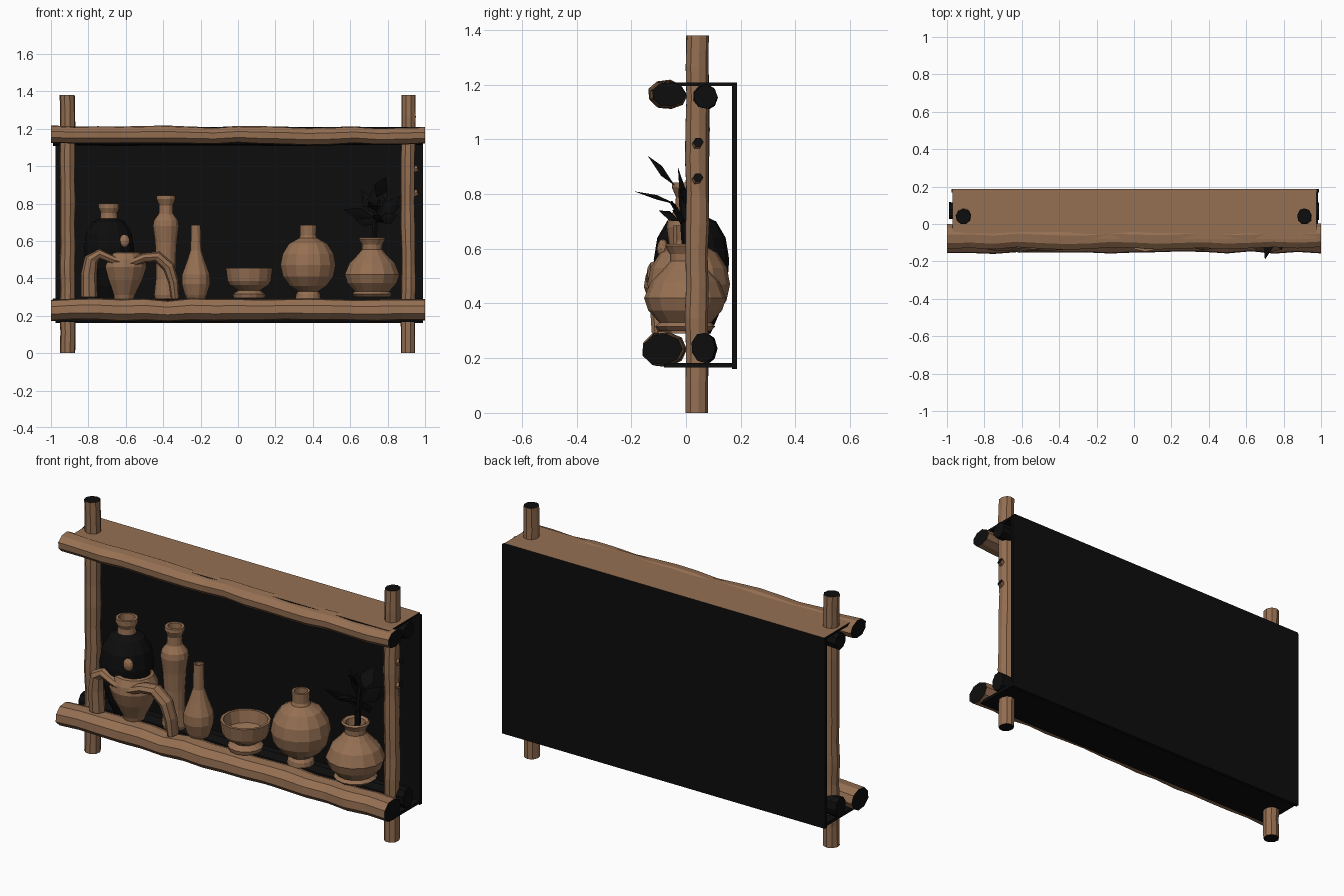
import bpy, bmesh, math, random
from mathutils import Vector, Matrix

random.seed(4)


def material(name, rgb):
    m = bpy.data.materials.new(name)
    m.diffuse_color = (*rgb, 1)
    return m


BROWN = material("warm brown", (0.30, 0.16, 0.085))
BLACK = material("near black", (0.004, 0.004, 0.004))


def finish(name, bm, mats=(BROWN, BLACK), rule=None):
    bmesh.ops.remove_doubles(bm, verts=bm.verts, dist=0.0005)
    bmesh.ops.recalc_face_normals(bm, faces=bm.faces)
    bm.normal_update()
    if rule:
        for f in bm.faces:
            f.material_index = rule(f)
    me = bpy.data.meshes.new(name)
    bm.to_mesh(me)
    bm.free()
    for m in mats:
        me.materials.append(m)
    ob = bpy.data.objects.new(name, me)
    bpy.context.collection.objects.link(ob)
    return ob


def skin(bm, rings, cap=True):
    n = len(rings[0])
    vs = [[bm.verts.new(p) for p in r] for r in rings]
    for a, b in zip(vs, vs[1:]):
        for i in range(n):
            j = (i + 1) % n
            bm.faces.new((a[i], a[j], b[j], b[i]))
    if cap:
        bm.faces.new(vs[0])
        bm.faces.new(vs[-1])


# rough log along an axis, with dark sawn ends
def log(name, start, end, ru, rv, sides=9, steps=12, wobble=0.004, dark=False):
    a, b = Vector(start), Vector(end)
    d = (b - a).normalized()
    u = Vector((0, 1, 0))
    v = d.cross(u)
    shape = [random.uniform(0.95, 1.03) for _ in range(sides)]
    rings = []
    for k in range(steps + 1):
        c = a.lerp(b, k / steps)
        c += u * random.uniform(-wobble, wobble) + v * random.uniform(-wobble, wobble)
        s = random.uniform(0.95, 1.03)
        rings.append([c + u * (ru * s * shape[i] * math.cos(math.tau * i / sides))
                      + v * (rv * s * shape[i] * math.sin(math.tau * i / sides))
                      for i in range(sides)])
    bm = bmesh.new()
    skin(bm, rings)
    return finish(name, bm, rule=lambda f: 1 if dark or abs(f.normal.dot(d)) > 0.8 else 0)


# turned pottery from an outline of (radius, height)
def pot(name, x, y, outline, sides=14, rule=None):
    bm = bmesh.new()
    skin(bm, [[(x + r * math.cos(math.tau * (i + .5) / sides),
                y + r * math.sin(math.tau * (i + .5) / sides), z)
               for i in range(sides)] for r, z in outline])
    return finish(name, bm, rule=rule)


def panel(name, x0, x1, y0, y1, z0, z1, rule):
    bm = bmesh.new()
    bmesh.ops.create_cube(bm, size=1)
    for v in bm.verts:
        v.co = ((x0 + x1) / 2 + v.co.x * (x1 - x0), (y0 + y1) / 2 + v.co.y * (y1 - y0),
                (z0 + z1) / 2 + v.co.z * (z1 - z0))
    return finish(name, bm, rule=rule)


# posts
log("left_post", (-0.912, 0.04, 0), (-0.912, 0.04, 1.38), 0.045, 0.043, wobble=0.003)
log("right_post", (0.91, 0.04, 0), (0.91, 0.04, 1.38), 0.045, 0.041, wobble=0.003)

# knots on the right post
for i, z in enumerate((0.84, 0.97)):
    log(f"post_knot_{i}", (0.905, 0.03, z), (0.96, 0.045, z + 0.02), 0.02, 0.02, 6, 1, 0)

# rails
log("lower_front_rail", (-1, -0.08, 0.232), (1, -0.08, 0.228), 0.078, 0.062, steps=16, wobble=0.006)
log("upper_front_rail", (-1, -0.067, 1.165), (1, -0.067, 1.162), 0.066, 0.048, steps=16, wobble=0.006)
log("lower_back_rail", (-0.99, 0.067, 0.235), (0.99, 0.067, 0.235), 0.045, 0.055, dark=True)
log("upper_back_rail", (-0.99, 0.067, 1.155), (0.99, 0.067, 1.155), 0.045, 0.045, dark=True)

# backing and covers
panel("back_panel", -0.975, 0.988, 0.168, 0.186, 0.16, 1.2, lambda f: 1)
panel("top_cover", -0.97, 0.975, -0.08, 0.186, 1.195, 1.208, lambda f: 0 if f.normal.z > 0.5 else 1)
panel("bottom_cover", -0.97, 0.985, -0.08, 0.186, 0.166, 0.182, lambda f: 1)

# pottery
pot("large_dark_vase", -0.69, 0.02,
    [(0.07, 0.29), (0.10, 0.36), (0.13, 0.46), (0.138, 0.56), (0.125, 0.64), (0.09, 0.70),
     (0.048, 0.72), (0.045, 0.75), (0.056, 0.775), (0.056, 0.80), (0.042, 0.80), (0.036, 0.72)],
    rule=lambda f: 0 if f.calc_center_median().z > 0.711 else 1)
pot("wide_jar", -0.61, -0.03,
    [(0.055, 0.29), (0.06, 0.31), (0.10, 0.39), (0.124, 0.46), (0.118, 0.50), (0.10, 0.535),
     (0.085, 0.54), (0.08, 0.48)])
pot("tall_vase", -0.385, 0.0,
    [(0.06, 0.29), (0.065, 0.31), (0.055, 0.40), (0.054, 0.5), (0.06, 0.6), (0.071, 0.68),
     (0.066, 0.71), (0.04, 0.745), (0.037, 0.79), (0.052, 0.825), (0.05, 0.842), (0.035, 0.842),
     (0.03, 0.76)])
pot("slim_bottle", -0.225, -0.02,
    [(0.05, 0.29), (0.06, 0.31), (0.078, 0.37), (0.076, 0.42), (0.05, 0.49), (0.03, 0.55),
     (0.026, 0.685), (0.018, 0.685), (0.018, 0.63)], sides=12)
pot("footed_bowl", 0.06, -0.02,
    [(0.085, 0.295), (0.09, 0.315), (0.06, 0.335), (0.105, 0.365), (0.118, 0.385), (0.128, 0.455),
     (0.113, 0.455), (0.10, 0.39), (0.05, 0.375)])
pot("round_vase", 0.375, 0.01,
    [(0.07, 0.29), (0.066, 0.315), (0.055, 0.33), (0.10, 0.36), (0.138, 0.41), (0.151, 0.47),
     (0.14, 0.53), (0.105, 0.585), (0.05, 0.615), (0.044, 0.63), (0.046, 0.685), (0.034, 0.685),
     (0.034, 0.62)])
pot("flower_vase", 0.717, -0.003,
    [(0.095, 0.30), (0.11, 0.315), (0.095, 0.33), (0.135, 0.375), (0.15, 0.42), (0.125, 0.48),
     (0.08, 0.525), (0.055, 0.555), (0.056, 0.58), (0.073, 0.61), (0.065, 0.618), (0.05, 0.61),
     (0.04, 0.56)])

# pale spot on the dark vase
bm = bmesh.new()
bmesh.ops.create_icosphere(bm, subdivisions=2, radius=0.036,
                           matrix=Matrix.Translation((-0.607, -0.085, 0.60)) @ Matrix.Diagonal((0.8, 0.6, 1, 1)))
finish("vase_spot", bm)

# draped band in front of the jar: (x, z, half thickness)
path = [(-0.795, 0.30, 0.043), (-0.797, 0.42, 0.043), (-0.785, 0.50, 0.038), (-0.74, 0.53, 0.028),
        (-0.67, 0.50, 0.024), (-0.59, 0.475, 0.025), (-0.50, 0.51, 0.026), (-0.43, 0.515, 0.03),
        (-0.37, 0.46, 0.033), (-0.345, 0.38, 0.028), (-0.335, 0.29, 0.022)]
rings = []
for k, (x, z, t) in enumerate(path):
    p, q = path[max(k - 1, 0)], path[min(k + 1, len(path) - 1)]
    d = Vector((q[0] - p[0], 0, q[1] - p[1])).normalized()
    side = Vector((-d.z, 0, d.x))
    y = -0.085 - 0.02 * math.sin(math.pi * k / (len(path) - 1))
    rings.append([Vector((x, y, z)) + side * (t * math.cos(math.tau * i / 8))
                  + Vector((0, 0.04 * math.sin(math.tau * i / 8), 0)) for i in range(8)])
bm = bmesh.new()
skin(bm, rings)
finish("draped_band", bm)

# plant: folded leaves as (base, tip, half width)
leaves = [((0.73, -0.02, 0.72), (0.565, -0.06, 0.77), 0.035), ((0.74, -0.03, 0.76), (0.70, -0.19, 0.81), 0.03),
          ((0.74, -0.04, 0.83), (0.79, -0.14, 0.94), 0.04), ((0.75, 0, 0.72), (0.87, 0.01, 0.84), 0.04),
          ((0.74, 0, 0.74), (0.66, 0.03, 0.87), 0.04), ((0.74, 0, 0.78), (0.78, 0.07, 0.91), 0.045),
          ((0.75, 0, 0.70), (0.85, -0.05, 0.74), 0.035), ((0.73, 0.02, 0.69), (0.62, 0.05, 0.72), 0.03),
          ((0.74, -0.02, 0.70), (0.76, -0.10, 0.74), 0.035), ((0.74, 0, 0.74), (0.74, -0.03, 0.90), 0.05),
          ((0.76, 0.02, 0.75), (0.87, 0.04, 0.79), 0.03)]
bm = bmesh.new()
for a, b, w in leaves:
    a, b = Vector(a), Vector(b)
    d = (b - a).normalized()
    s = d.cross(Vector((0.2, 1, 0.3))).normalized()
    n = s.cross(d)
    mid = a.lerp(b, 0.5)
    pts = [a, mid + s * w, b, mid - s * w, mid + n * 0.012, mid - n * 0.004]
    v = [bm.verts.new(p) for p in pts]
    for i in range(4):
        j = (i + 1) % 4
        bm.faces.new((v[i], v[j], v[4]))
        bm.faces.new((v[j], v[i], v[5]))
finish("plant_leaves", bm, mats=(BLACK,))
log("plant_stem", (0.72, 0, 0.55), (0.745, -0.01, 0.82), 0.016, 0.016, 6, 4, 0.003, dark=True)
